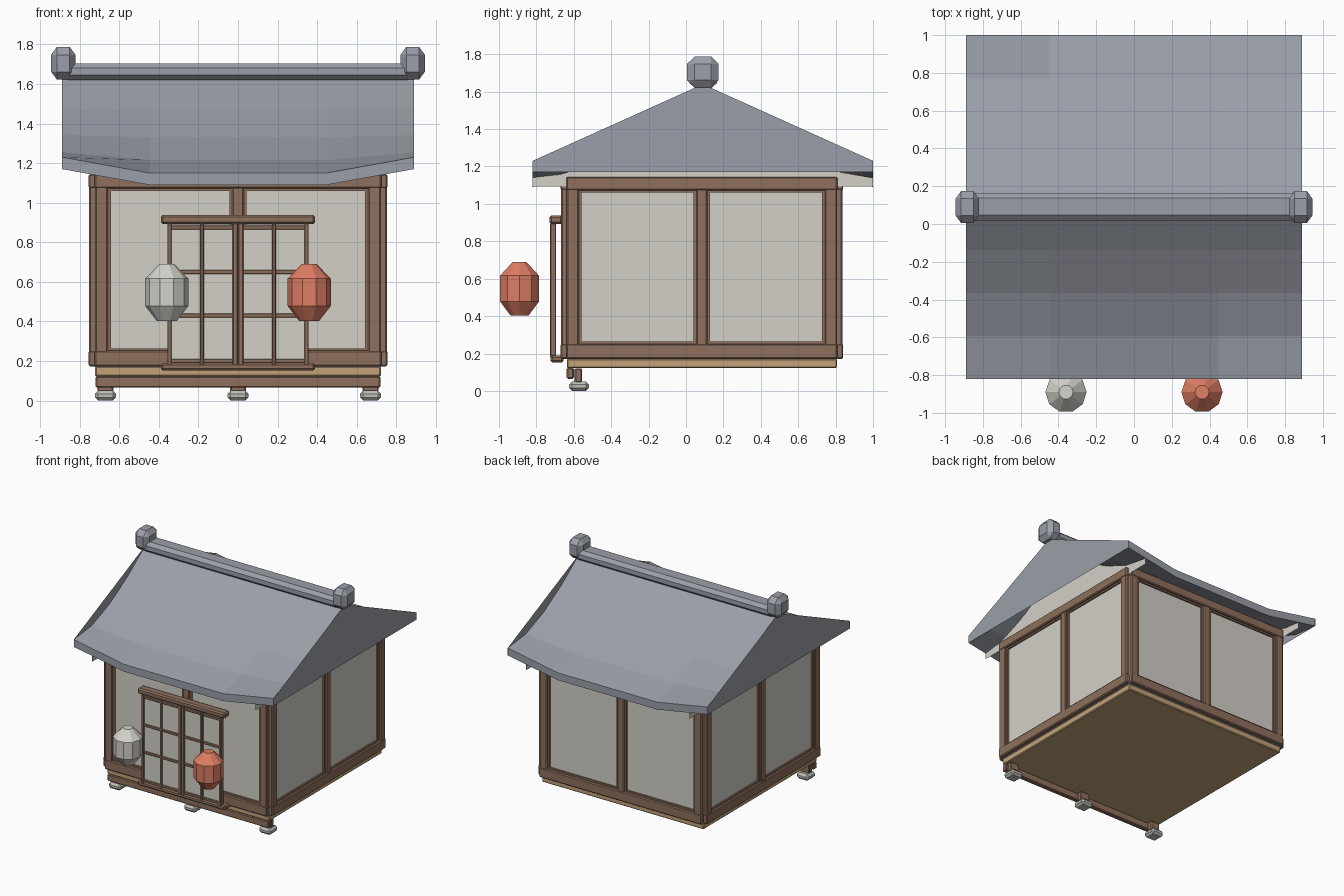
import bpy, bmesh, math
from mathutils import Matrix, Vector

cube = bpy.data.objects.get("Cube")
if cube:
    bpy.data.objects.remove(cube)

CY = 0.085  # depth of the house centre


def material(name, rgb):
    lin = [((c / 255 + 0.055) / 1.055) ** 2.4 for c in rgb] + [1]
    m = bpy.data.materials.new(name)
    m.use_nodes = True
    m.diffuse_color = lin
    m.node_tree.nodes["Principled BSDF"].inputs["Base Color"].default_value = lin
    return m


PLASTER = material("plaster", (212, 208, 200))
TILE = material("roof_tile", (154, 159, 168))
WOOD = material("brown_wood", (142, 112, 93))
PALE_WOOD = material("pale_wood", (194, 162, 122))
STONE = material("stone", (192, 192, 184))
ORANGE = material("orange_paper", (222, 126, 100))
WHITE = material("white_paper", (212, 210, 203))


def finish(name, bm, mat, matrix=None):
    bmesh.ops.recalc_face_normals(bm, faces=bm.faces)
    mesh = bpy.data.meshes.new(name)
    bm.to_mesh(mesh)
    bm.free()
    mesh.materials.append(mat)
    obj = bpy.data.objects.new(name, mesh)
    bpy.context.collection.objects.link(obj)
    if matrix:
        obj.matrix_world = matrix
    return obj


def boxes(name, spans, mat, bevel=0.006, matrix=None):
    """One object from boxes given as (x0, x1, y0, y1, z0, z1)."""
    bm = bmesh.new()
    for x0, x1, y0, y1, z0, z1 in spans:
        centre = Vector((x0 + x1, y0 + y1, z0 + z1)) / 2
        size = Matrix.Diagonal((x1 - x0, y1 - y0, z1 - z0, 1))
        bmesh.ops.create_cube(bm, size=1, matrix=Matrix.Translation(centre) @ size)
    if bevel:
        bmesh.ops.bevel(bm, geom=bm.edges[:], offset=bevel, segments=1, affect='EDGES')
    return finish(name, bm, mat, matrix)


# Stones, short legs and the front beam
for i, x in enumerate((-0.67, 0, 0.67)):
    boxes(f"footing_stone_{i}", [(x - .053, x + .053, -.625, -.519, 0, .05)], STONE, .016)
    boxes(f"short_leg_{i}", [(x - .04, x + .04, -.595, -.555, .045, .12)], WOOD)
boxes("front_beam", [(-.72, .72, -.638, -.6, .065, .122)], WOOD)
boxes("floor_slab", [(-.722, .722, CY - .722, CY + .722, .122, .172)], PALE_WOOD)

# Plaster walls with a wooden frame on each side
boxes("wall_core", [(-.725, .725, CY - .725, CY + .725, .17, 1.14)], PLASTER, 0)
for i, side in enumerate(("front", "right", "back", "left")):
    turn = Matrix.Translation((0, CY, 0)) @ Matrix.Rotation(i * math.pi / 2, 4, 'Z')
    y0, y1 = -.755, -.715
    spans = [(-.725, .725, y0, y1, .172, .252), (-.725, .725, y0, y1, 1.072, 1.145),
             (-.03, .03, y0 + .004, y1, .24, 1.08)]
    spans += [(s * .69 - .033, s * .69 + .033, y0 + .003, y1, .2, 1.12) for s in (-1, 1)]
    boxes(side + "_wall_frame", spans, WOOD, .007, turn)
    # Thin beading around each plaster field
    trim = []
    for s in (-1, 1):
        for x in (.037, .65):
            trim.append((s * x - .007, s * x + .007, -.737, -.72, .25, 1.075))
        for z in (.257, 1.067):
            trim.append((s * .343 - .31, s * .343 + .31, -.737, -.72, z - .007, z + .007))
    boxes(side + "_wall_beading", trim, WOOD, 0, turn)

# Sliding lattice doors with rails
boxes("door_top_rail", [(-.39, .39, -.73, -.66, .893, .938)], WOOD, .01)
boxes("door_bottom_rail", [(-.39, .39, -.725, -.655, .152, .19)], WOOD, .01)
boxes("door_paper", [(-.35, .35, -.713, -.703, .19, .89)], PLASTER, 0)
for side, s in (("left", 1), ("right", -1)):
    lattice = [(s * x - w, s * x + w, -.726, -.694, .18, .895)
               for x, w in ((.014, .013), (.182, .009), (.346, .011))]
    lattice += [(s * .18 - .17, s * .18 + .17, -.722, -.696, z - .01, z + .01)
                for z in (.2, .43, .65, .875)]
    boxes(side + "_door_lattice", lattice, WOOD, .003)

# Curved roof with upswept corners
HALF_X, HALF_Y = .89, .91
ROWS = [i / 4 for i in range(-4, 5)]
COLS = [-HALF_X, -HALF_X / 2, 0, HALF_X / 2, HALF_X]


def roof_z(x, t):
    t = abs(t)
    lift = max(0, abs(x) / HALF_X * 2 - 1) * .08 * t ** 2.5
    return 1.15 + .49 * (1 - t) ** 1.45 + lift


def roof_y(t):
    return CY + .005 + t * HALF_Y


bm = bmesh.new()
top, low = [[[bm.verts.new((x, roof_y(t), roof_z(x, t) - d)) for t in ROWS] for x in COLS]
            for d in (0, .06)]
for grid in (top, low):
    for a, b in zip(grid, grid[1:]):
        for j in range(len(ROWS) - 1):
            bm.faces.new((a[j], a[j + 1], b[j + 1], b[j]))
for k in (0, -1):
    for i in range(len(COLS) - 1):
        bm.faces.new((top[i][k], top[i + 1][k], low[i + 1][k], low[i][k]))
    for j in range(len(ROWS) - 1):
        bm.faces.new((top[k][j], top[k][j + 1], low[k][j + 1], low[k][j]))
finish("roof", bm, TILE)

# Gable ends: straight along the front slope, curved along the back
for side, s in (("left", 1), ("right", -1)):
    x = s * (HALF_X + .001)
    bm = bmesh.new()
    outline = [(roof_y(t), roof_z(x, t)) for t in [-1] + ROWS[4:]]
    outline += [(roof_y(1), 1.17), (roof_y(-1), 1.17)]
    ring = [bm.verts.new((x, y, z)) for y, z in outline]
    for a, b in zip(ring[2:], ring[3:] + ring[:1]):
        bm.faces.new((ring[1], a, b))
    finish(side + "_gable_end", bm, TILE)

    # Plaster infill under the roof
    x = s * .73
    bm = bmesh.new()
    upper = [bm.verts.new((x, roof_y(t), roof_z(x, t) - .062)) for t in ROWS]
    lower = [bm.verts.new((x, roof_y(t), 1.092)) for t in ROWS]
    for j in range(len(ROWS) - 1):
        bm.faces.new((upper[j], upper[j + 1], lower[j + 1], lower[j]))
    finish(side + "_gable_infill", bm, PLASTER)

# Ridge beam and end ornaments
bm = bmesh.new()
shape = [(.045, .0425), (.073, .0175), (.073, -.0175), (.045, -.0425)]
shape += [(-y, -z) for y, z in shape]
ends = [[bm.verts.new((x, CY + .007 + y, 1.6625 + z)) for y, z in shape] for x in (-.86, .86)]
for end in ends:
    bm.faces.new(end)
for i in range(8):
    j = (i + 1) % 8
    bm.faces.new((ends[0][i], ends[0][j], ends[1][j], ends[1][i]))
finish("ridge_beam", bm, TILE)

for side, s in (("left", 1), ("right", -1)):
    ornament = boxes(side + "_ridge_ornament", [(-.5, .5, -.5, .5, -.5, .5)], TILE, .24)
    ornament.location = (s * .883, CY + .005, 1.705)
    ornament.scale = (.124, .17, .165)

# Paper lanterns
for name, x, mat in (("orange_lantern", .36, ORANGE), ("white_lantern", -.36, WHITE)):
    bm = bmesh.new()
    rings = []
    for r, z in ((.05, .402), (.109, .478), (.109, .617), (.038, .69)):
        rings.append([bm.verts.new((x + r * math.cos(a), -.89 + r * math.sin(a), z))
                      for a in (i * math.tau / 10 for i in range(10))])
    for a, b in zip(rings, rings[1:]):
        for i in range(10):
            j = (i + 1) % 10
            bm.faces.new((a[i], a[j], b[j], b[i]))
    bm.faces.new(rings[0])
    bm.faces.new(rings[-1])
    finish(name, bm, mat)
